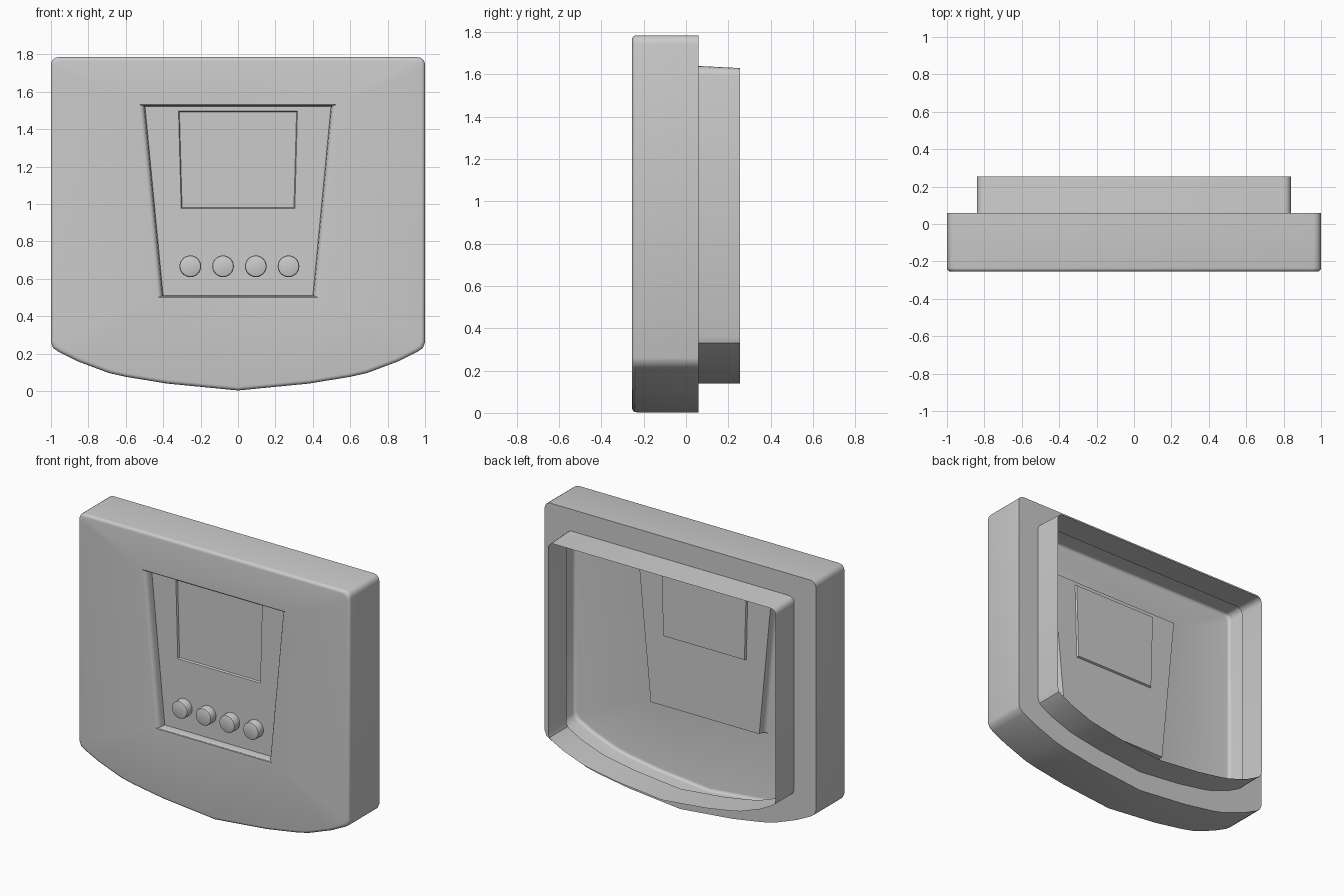
import bpy, bmesh
from math import sin, cos, pi

if "Cube" in bpy.data.objects:
    bpy.data.objects.remove(bpy.data.objects["Cube"])

FRONT, BACK, STEP, PANEL, SCREEN = -0.255, 0.255, 0.06, -0.20, -0.188


def outline(bottom, top, r, seg=4):
    """Right half profile (x, z): curved bottom, straight side, rounded top; mirrored."""
    w = bottom[-1][0]
    half = list(bottom)
    for i in range(seg + 1):
        a = i / seg * pi / 2
        half.append((w - r + r * cos(a), top - r + r * sin(a)))
    return half + [(-x, z) for x, z in reversed(half) if x > 0]


def trapezoid(top_w, bottom_w, z0, z1, dx=0.0, dz=0.0):
    return [(-bottom_w + dx, z0 + dz), (bottom_w - dx, z0 + dz),
            (top_w - dx, z1 - dz), (-top_w + dx, z1 - dz)]


def shrink(pts, d, height):
    c = height / 2
    return [(x * (1 - d), c + (z - c) * (1 - d / c)) for x, z in pts]


def add_loop(bm, pts, y):
    return [bm.verts.new((p[0], y(p[1]) if callable(y) else y, p[1])) for p in pts]


def loft(bm, loops):
    for a, b in zip(loops, loops[1:]):
        n = len(a)
        for i in range(n):
            j = (i + 1) % n
            bm.faces.new((a[i], a[j], b[j], b[i]))


def fill_between(bm, outer, inner):
    edges = []
    for lp in (outer, inner):
        for i in range(len(lp)):
            pair = (lp[i], lp[(i + 1) % len(lp)])
            edges.append(bm.edges.get(pair) or bm.edges.new(pair))
    bmesh.ops.triangle_fill(bm, edges=edges, use_beauty=True, use_dissolve=False)


def finish(bm, name, angle=0.6):
    bmesh.ops.recalc_face_normals(bm, faces=bm.faces[:])
    me = bpy.data.meshes.new(name)
    bm.to_mesh(me)
    bm.free()
    ob = bpy.data.objects.new(name, me)
    bpy.context.collection.objects.link(ob)
    bpy.ops.object.select_all(action='DESELECT')
    ob.select_set(True)
    bpy.context.view_layer.objects.active = ob
    bpy.ops.object.shade_smooth_by_angle(angle=angle)
    return ob


# Profiles of the housing and the smaller rear collar
body = outline([(0, 0.003), (0.38, 0.04), (0.60, 0.076), (0.69, 0.096), (0.86, 0.16),
                (0.96, 0.21), (0.988, 0.23), (1.0, 0.26)], 1.785, 0.04)
collar = outline([(0, 0.138), (0.32, 0.17), (0.50, 0.20), (0.58, 0.217), (0.725, 0.27),
                  (0.81, 0.315), (0.83, 0.33), (0.84, 0.36)], 1.64, 0.04)
collar_back = [(x, z - 0.01 if z > 1.5 else z) for x, z in collar]

# Housing: hollow one-sheet shell with rounded front edge, window opening and rear collar
bm = bmesh.new()
R = 0.02
loops = []
for i in range(5):
    a = i / 4 * pi / 2
    loops.append(add_loop(bm, shrink(body, R * (1 - sin(a)), 1.785), FRONT + R * (1 - cos(a))))
loops.append(add_loop(bm, body, STEP))
loops.append(add_loop(bm, collar, STEP))
loops.append(add_loop(bm, collar_back, BACK))
loft(bm, loops)

# Recessed control panel with a soft lip and a shallow sunken screen
wells = [add_loop(bm, trapezoid(0.527, 0.43, 0.50, 1.532, dx, dx / 3), y)
         for dx, y in ((0, FRONT), (0.012, FRONT + 0.003), (0.021, FRONT + 0.012),
                       (0.026, FRONT + 0.025), (0.030, PANEL))]
loft(bm, wells)
fill_between(bm, loops[0], wells[0])
screen_pts = trapezoid(0.318, 0.304, 0.977, 1.497)
rim = add_loop(bm, screen_pts, PANEL)
bed = add_loop(bm, trapezoid(0.318, 0.304, 0.977, 1.497, 0.005, 0.005), SCREEN)
loft(bm, [rim, bed])
fill_between(bm, wells[-1], rim)
bm.faces.new(bed)
finish(bm, "housing")

# Four round push buttons with rounded front edges
for k in range(4):
    cx, cz, r, e = -0.255 + k * 0.175, 0.667, 0.058, 0.010
    bm = bmesh.new()
    rings = []
    for rad, y in ((r, PANEL), (r, FRONT + e), (r - 0.003, FRONT + 0.003), (r - e, FRONT)):
        rings.append(add_loop(bm, [(cx + rad * cos(i * pi / 12), cz + rad * sin(i * pi / 12))
                                   for i in range(24)], y))
    loft(bm, rings)
    bm.faces.new(rings[-1])
    finish(bm, f"button_{k + 1}")
